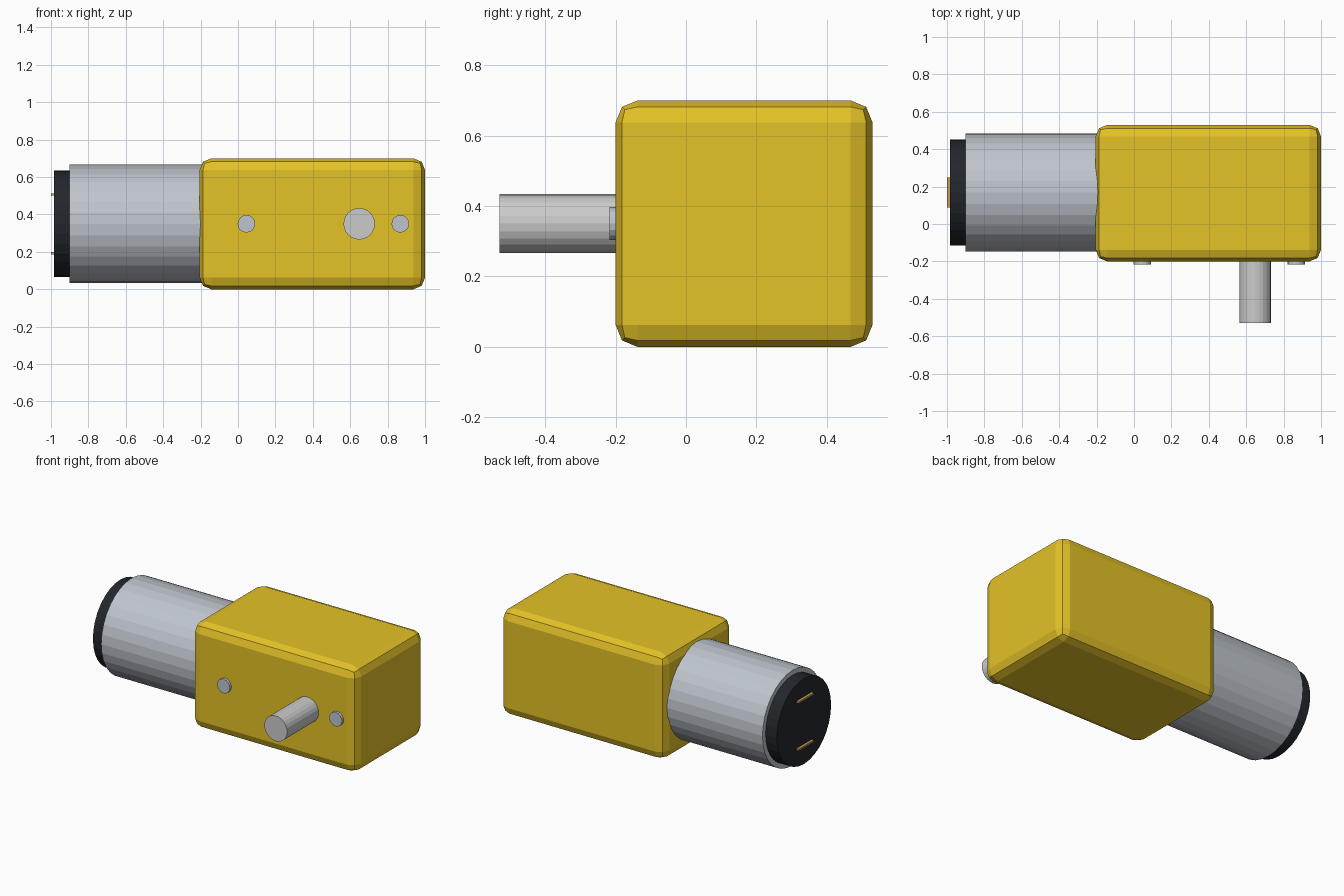
import bpy
import math
from mathutils import Matrix

if "Cube" in bpy.data.objects:
    bpy.data.objects.remove(bpy.data.objects["Cube"])


def material(name, rgb):
    m = bpy.data.materials.new(name)
    m.diffuse_color = (*rgb, 1)
    m.use_nodes = True
    m.node_tree.nodes["Principled BSDF"].inputs["Base Color"].default_value = m.diffuse_color
    return m


YELLOW = material("yellow_plastic", (0.78, 0.54, 0.02))
DARK = material("dark_plastic", (0.016, 0.02, 0.026))
STEEL = material("steel", (0.52, 0.56, 0.61))
LIGHT = material("light_metal", (0.68, 0.68, 0.68))
COPPER = material("copper", (0.6, 0.33, 0.1))


def box(name, lo, hi, mat, bevel=0):
    bpy.ops.mesh.primitive_cube_add(size=1)
    ob = bpy.context.object
    ob.name = name
    ob.data.transform(Matrix.Diagonal([b - a for a, b in zip(lo, hi)] + [1]))
    ob.location = [(a + b) / 2 for a, b in zip(lo, hi)]
    ob.data.materials.append(mat)
    if bevel:
        mod = ob.modifiers.new("bevel", 'BEVEL')
        mod.width = bevel
        mod.segments = 2
    return ob


def rod(name, axis, start, end, centre, radius, sides, mat):
    """Cylinder along x or y; centre gives the other two coordinates."""
    mid = (start + end) / 2
    if axis == 'x':
        loc, rot = (mid, *centre), (0, math.pi / 2, 0)
    else:
        loc, rot = (centre[0], mid, centre[1]), (math.pi / 2, 0, 0)
    bpy.ops.mesh.primitive_cylinder_add(vertices=sides, radius=radius,
                                        depth=end - start, location=loc, rotation=rot)
    ob = bpy.context.object
    ob.name = name
    ob.data.materials.append(mat)
    return ob


CY, CZ = 0.168, 0.35

# Gearbox housing with rounded edges
box("gearbox", (-0.205, -0.2, 0), (1.0, 0.53, 0.7), YELLOW, 0.062)

# Motor can, end cap and terminals
rod("motor_can", 'x', -0.9, -0.15, (CY, CZ), 0.316, 32, STEEL)
rod("motor_cap", 'x', -0.983, -0.89, (CY, CZ), 0.284, 32, DARK)
for label, side in (("lower", -1), ("upper", 1)):
    z = CZ + side * 0.157
    box(label + "_terminal", (-1.0, CY - 0.08, z - 0.006),
        (-0.97, CY + 0.08, z + 0.006), COPPER)

# Output shaft and the two small pins on the front
rod("output_shaft", 'y', -0.53, -0.15, (0.648, CZ), 0.084, 24, LIGHT)
for label, x in (("left", 0.045), ("right", 0.868)):
    rod(label + "_pin", 'y', -0.217, -0.17, (x, CZ), 0.047, 16, STEEL)
